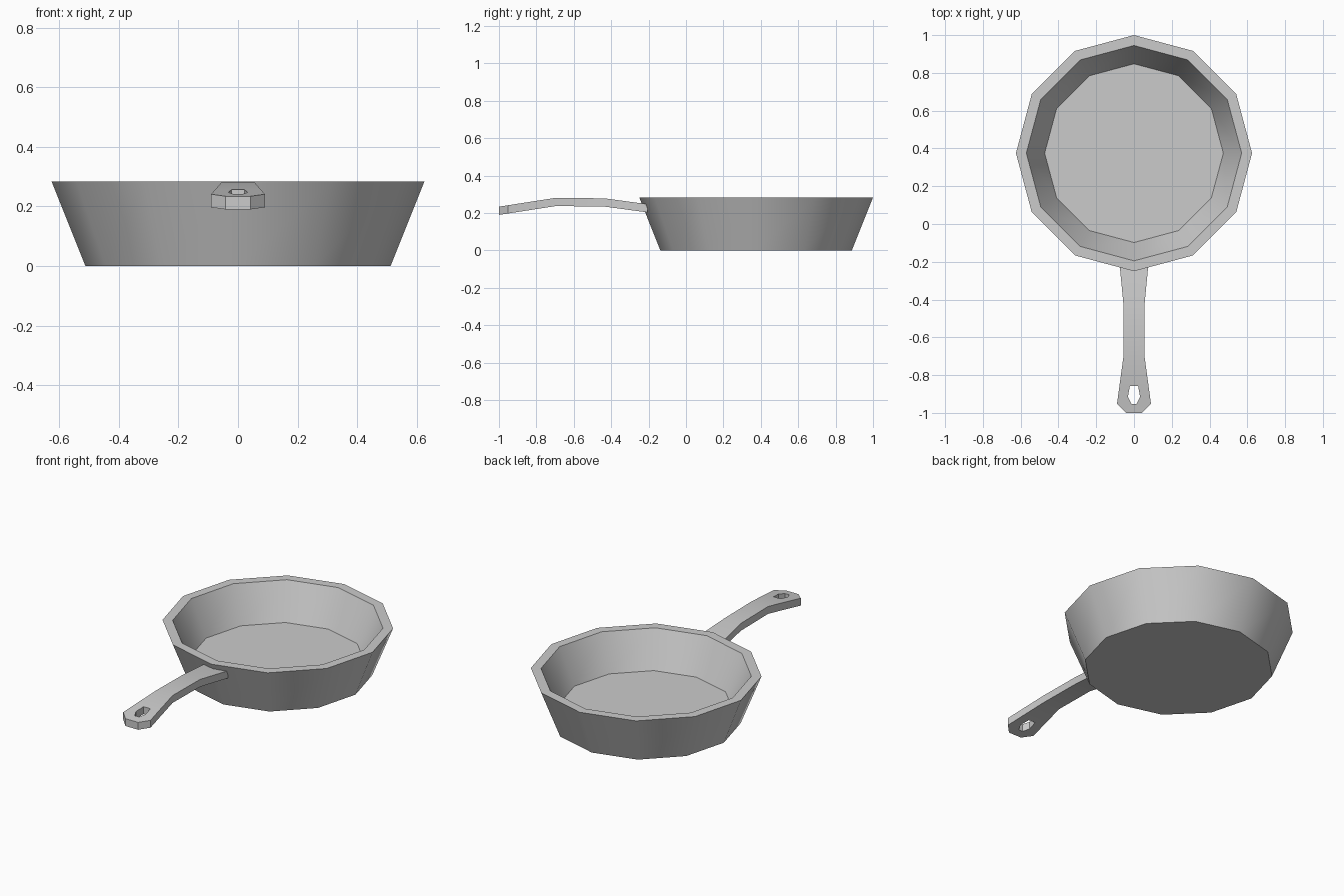
import bpy, bmesh
from math import sin, cos, pi

if "Cube" in bpy.data.objects:
    bpy.data.objects.remove(bpy.data.objects["Cube"])


def finish(bm, name):
    bmesh.ops.recalc_face_normals(bm, faces=bm.faces[:])
    me = bpy.data.meshes.new(name)
    bm.to_mesh(me)
    bm.free()
    ob = bpy.data.objects.new(name, me)
    bpy.context.collection.objects.link(ob)
    bpy.ops.object.select_all(action='DESELECT')
    ob.select_set(True)
    bpy.context.view_layer.objects.active = ob
    bpy.ops.object.shade_smooth_by_angle(angle=0.6)
    return ob


# pan bowl: twelve-sided profile (radius, height) from base, over the rim, to the inner floor
SIDES = 12
CENTRE_Y = 0.375
bm = bmesh.new()
rings = []
for r, z in [(0.512, 0), (0.625, 0.283), (0.57, 0.283), (0.473, 0.073)]:
    rings.append([bm.verts.new((r * cos(2 * pi * i / SIDES),
                                CENTRE_Y + r * sin(2 * pi * i / SIDES), z))
                  for i in range(SIDES)])
for a, b in zip(rings, rings[1:]):
    for i in range(SIDES):
        j = (i + 1) % SIDES
        bm.faces.new((a[i], a[j], b[j], b[i]))
bm.faces.new(rings[0])
bm.faces.new(rings[-1])
finish(bm, "pan_bowl")

# handle: stations (y, top z, inner half width, outer half width), hole between the marked rows
stations = [
    (-0.205, 0.247, 0.022, 0.077),
    (-0.435, 0.278, 0.022, 0.055),
    (-0.695, 0.281, 0.022, 0.055),
    (-0.857, 0.256, 0.022, 0.077),
    (-0.915, 0.247, 0.032, 0.085),
    (-0.952, 0.241, 0.014, 0.090),
    (-1.000, 0.234, 0.014, 0.042),
]
HOLE_ROWS = (3, 4)
THICKNESS = 0.044
bm = bmesh.new()
rows = [[bm.verts.new((x, y, z)) for x in (-o, -i, i, o)] for y, z, i, o in stations]
for k, (a, b) in enumerate(zip(rows, rows[1:])):
    for c in range(3):
        if not (c == 1 and k in HOLE_ROWS):
            bm.faces.new((a[c], a[c + 1], b[c + 1], b[c]))
ext = bmesh.ops.extrude_face_region(bm, geom=bm.faces[:], use_keep_orig=True)
lower = [v for v in ext["geom"] if isinstance(v, bmesh.types.BMVert)]
bmesh.ops.translate(bm, vec=(0, 0, -THICKNESS), verts=lower)
finish(bm, "handle")
